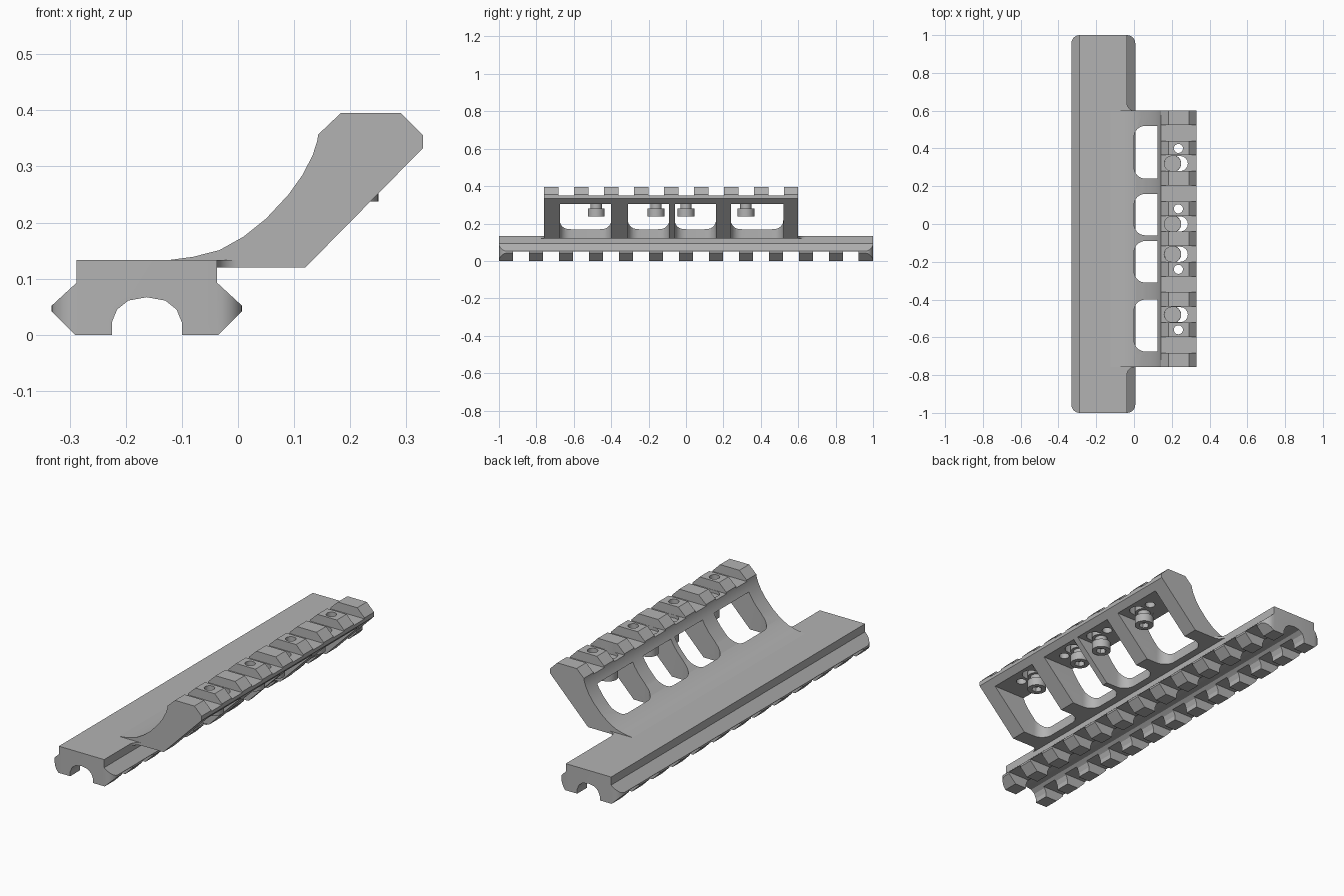
import bpy, bmesh
from math import sin, cos, pi, radians

cube = bpy.data.objects.get("Cube")
if cube:
    bpy.data.objects.remove(cube, do_unlink=True)

grey = bpy.data.materials.new("metal grey")
grey.use_nodes = True
colour = (0.45, 0.45, 0.45, 1)
grey.diffuse_color = colour
grey.node_tree.nodes["Principled BSDF"].inputs["Base Color"].default_value = colour

PITCH, LAND = 0.1603, 0.0763
SLOT = PITCH - LAND


def prism(name, points, axis, start, end):
    """Extrude an outline along Y (points are x, z) or Z (points are x, y)."""
    bm = bmesh.new()

    def place(p, t):
        return (p[0], t, p[1]) if axis == "Y" else (p[0], p[1], t)
    low = [bm.verts.new(place(p, start)) for p in points]
    high = [bm.verts.new(place(p, end)) for p in points]
    bm.faces.new(low)
    bm.faces.new(high)
    for i in range(len(points)):
        j = (i + 1) % len(points)
        bm.faces.new((low[i], low[j], high[j], high[i]))
    bmesh.ops.recalc_face_normals(bm, faces=bm.faces)
    mesh = bpy.data.meshes.new(name)
    bm.to_mesh(mesh)
    bm.free()
    mesh.materials.append(grey)
    obj = bpy.data.objects.new(name, mesh)
    bpy.context.collection.objects.link(obj)
    return obj


def arc(cx, cy, r, a0, a1, n=8):
    return [(cx + r * cos(radians(a0 + (a1 - a0) * i / n)),
             cy + r * sin(radians(a0 + (a1 - a0) * i / n))) for i in range(n + 1)]


def circle(cx, cy, r, n=24):
    return arc(cx, cy, r, 0, 360 - 360 / n, n - 1)


def box(x0, x1, y0, y1, z0, z1):
    return prism("cutter", [(x0, y0), (x1, y0), (x1, y1), (x0, y1)], "Z", z0, z1)


def combine(obj, others, operation="DIFFERENCE"):
    """Apply booleans one after another and remove the helper objects."""
    for other in others:
        other.hide_render = True
        mod = obj.modifiers.new("cut", "BOOLEAN")
        mod.operation = operation
        mod.solver = "EXACT"
        mod.object = other
    bpy.context.view_layer.update()
    graph = bpy.context.evaluated_depsgraph_get()
    mesh = bpy.data.meshes.new_from_object(obj.evaluated_get(graph))
    obj.modifiers.clear()
    obj.data = mesh
    for other in others:
        bpy.data.objects.remove(other, do_unlink=True)


# Lower rail: grooved section, rounded plan corners, cross slots underneath
half = [(-0.125, 0.133), (-0.125, 0.093), (-0.1695, 0.052), (-0.1695, 0.042),
        (-0.128, 0), (-0.0625, 0), (-0.0625, 0.022), (-0.053, 0.045), (-0.033, 0.061)]
mid = -0.1625
section = [(mid + x, z) for x, z in half] + [(mid, 0.067)]
section += [(mid - x, z) for x, z in reversed(half)]
lower_rail = prism("lower_rail", section, "Y", -1, 1)
r, x0, x1 = 0.045, -0.332, 0.007
plan = (arc(x1 - r, 1 - r, r, 0, 90) + arc(x0 + r, 1 - r, r, 90, 180)
        + arc(x0 + r, r - 1, r, 180, 270) + arc(x1 - r, r - 1, r, 270, 360))
combine(lower_rail, [prism("cutter", plan, "Z", -0.1, 0.3)], "INTERSECT")
combine(lower_rail, [box(-0.5, 0.2, -1 + LAND + i * PITCH, -1 + (i + 1) * PITCH, -0.1, 0.05)
                     for i in range(12)])

# Swept arm carrying the upper rail
Y0, Y1 = -0.758, 0.6
sweep = [(-0.125, 0.133), (-0.08, 0.139), (-0.033, 0.151), (0.01, 0.175), (0.05, 0.207),
         (0.09, 0.25), (0.115, 0.285), (0.133, 0.32), (0.141, 0.345), (0.143, 0.357)]
rail_top = [(0.183, 0.395), (0.29, 0.395), (0.33, 0.355), (0.33, 0.333)]
arm = prism("riser_arm", sweep + rail_top + [(0.12, 0.12), (-0.125, 0.12)], "Y", Y0, Y1)

cutters = []
# Windows, open below, rounded on the inner side
for a, b in ((-0.675, -0.4), (-0.31, -0.09), (-0.06, 0.16), (0.24, 0.52)):
    f = 0.06
    outline = ([(0.45, a), (0.45, b)] + arc(f, b - f, f, 90, 180)
               + arc(f, a + f, f, 180, 270))
    cutters.append(prism("cutter", outline, "Z", 0.05, 0.305))
# Cross slots of the upper rail
for i in range(8):
    y = Y0 + LAND + i * PITCH
    cutters.append(box(0.05, 0.45, y, y + SLOT, 0.35, 0.5))
combine(arm, cutters)

# Round holes in the lands and elongated bolt holes in the slots
bolt_y = [-0.48, -0.16, 0.0, 0.32]
holes = [prism("cutter", circle(0.235, y, 0.024), "Z", 0.25, 0.5)
         for y in (-0.56, -0.24, 0.08, 0.4)]
for y in bolt_y:
    slot = arc(0.245, y, 0.04, -90, 90) + arc(0.2, y, 0.04, 90, 270)
    holes.append(prism("cutter", slot, "Z", 0.25, 0.5))
combine(arm, holes)

# Thin fillets where the arm leaves the lower rail
fillets = []
for name, y, s in (("back_fillet", Y1, 1), ("front_fillet", Y0, -1)):
    curve = [(x, y + s * d) for x, d in arc(0.003, 0.04, 0.04, 270, 180)]
    fillets.append(prism(name, [(-0.05, y), *curve, (-0.05, y + s * 0.04)], "Z", 0.12, 0.133))

# Cap bolts with hexagonal sockets
bolts = []
for i, y in enumerate(bolt_y):
    bolt = prism("bolt_%d" % (i + 1), circle(0.205, y, 0.045), "Z", 0.238, 0.28)
    combine(bolt, [prism("cutter", circle(0.205, y, 0.025, 6), "Z", 0.2, 0.262)])
    combine(bolt, [prism("cutter", circle(0.205, y, 0.03), "Z", 0.27, 0.32)], "UNION")
    combine(bolt, [prism("cutter", circle(0.205, y, 0.044), "Z", 0.306, 0.335)], "UNION")
    bolts.append(bolt)

# Smooth the rounded surfaces, keep the machined edges sharp
bpy.ops.object.select_all(action="DESELECT")
for obj in [lower_rail, arm] + fillets + bolts:
    obj.select_set(True)
bpy.context.view_layer.objects.active = arm
bpy.ops.object.shade_smooth_by_angle(angle=radians(20))
